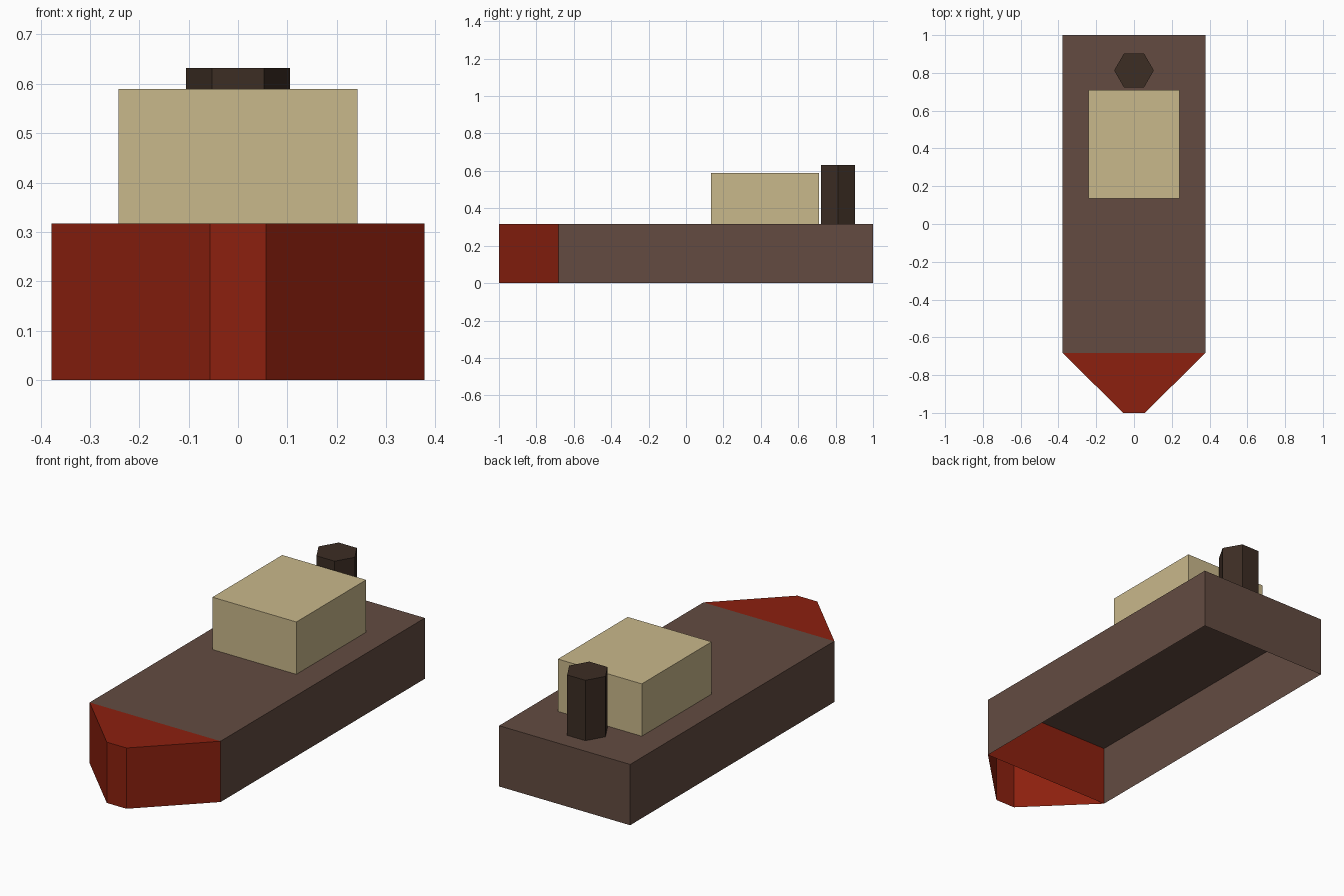
import bpy
import bmesh
from math import cos, sin, tau

cube = bpy.data.objects.get("Cube")
if cube:
    bpy.data.objects.remove(cube, do_unlink=True)


def material(name, rgb):
    mat = bpy.data.materials.new(name)
    mat.use_nodes = True
    mat.diffuse_color = (*rgb, 1)
    mat.node_tree.nodes["Principled BSDF"].inputs["Base Color"].default_value = (*rgb, 1)
    return mat


def shell(name, outline, bottom, top, mat, open_edges=()):
    """Extrude a plan outline upward into a shell with a lid and no floor."""
    bm = bmesh.new()
    low = [bm.verts.new((x, y, bottom)) for x, y in outline]
    high = [bm.verts.new((x, y, top)) for x, y in outline]
    bm.faces.new(high)
    count = len(outline)
    for i in range(count):
        if i not in open_edges:
            j = (i + 1) % count
            bm.faces.new((low[i], low[j], high[j], high[i]))
    mesh = bpy.data.meshes.new(name)
    bm.to_mesh(mesh)
    bm.free()
    mesh.materials.append(mat)
    obj = bpy.data.objects.new(name, mesh)
    bpy.context.collection.objects.link(obj)
    return obj


def rectangle(half_width, front, back):
    return [(-half_width, front), (half_width, front),
            (half_width, back), (-half_width, back)]


brown = material("hull brown", (0.125, 0.071, 0.053))
red = material("bow red", (0.262, 0.0144, 0.0045))
sand = material("cabin sand", (0.584, 0.479, 0.258))
dark = material("funnel dark brown", (0.045, 0.026, 0.017))

DECK = 0.317
HALF_BEAM = 0.378
BOW_JOIN = -0.683

# Hull, closed at the front by the bow's rear wall
shell("hull", rectangle(HALF_BEAM, BOW_JOIN, 1), 0, DECK, brown, open_edges=(0,))

# Tapered bow with a blunt tip
shell("bow", [(-0.057, -1), (0.057, -1), (HALF_BEAM, BOW_JOIN), (-HALF_BEAM, BOW_JOIN)],
      0, DECK, red)

# Cabin on the rear deck
shell("cabin", rectangle(0.242, 0.135, 0.71), DECK, 0.59, sand)

# Hexagonal funnel behind the cabin
hexagon = [(0.105 * cos(i * tau / 6), 0.813 + 0.105 * sin(i * tau / 6)) for i in range(6)]
shell("funnel", hexagon, DECK, 0.632, dark)
